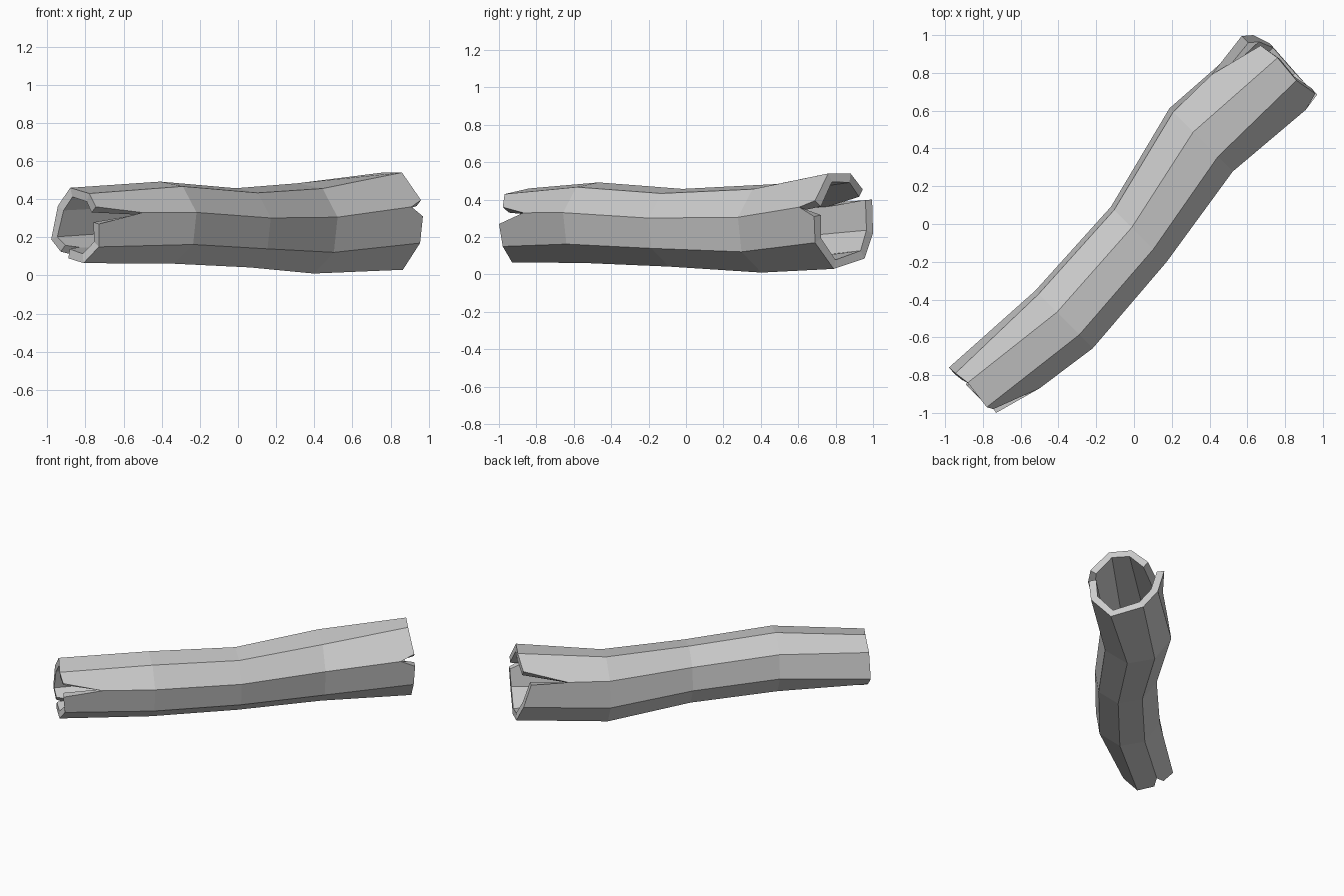
import bpy, bmesh
from math import cos, sin, radians

if "Cube" in bpy.data.objects:
    bpy.data.objects.remove(bpy.data.objects["Cube"])

N = 8

def ring(cx, cy, cz, r):
    # octagonal section facing along the diagonal of the log
    pts = []
    for k in range(N):
        a = radians(14 + 45 * k)
        s = r * cos(a) * 0.7071
        pts.append((cx + s, cy - s, cz + r * sin(a)))
    return pts

mids = [ring(-0.37, -0.505, 0.277, 0.222),
        ring(0.025, -0.055, 0.25, 0.214),
        ring(0.355, 0.445, 0.247, 0.244)]

# broken ends: a plain point, or a split (minus side, plus side, crack apex)
near_end = [[(-0.73, -1.0, 0.27), (-0.745, -0.98, 0.36), (-0.5, -0.87, 0.33)],
            (-0.78, -0.97, 0.43), (-0.88, -0.84, 0.46), (-0.945, -0.79, 0.365),
            (-0.98, -0.76, 0.19),
            [(-0.93, -0.80, 0.125), (-0.89, -0.85, 0.09), (-0.85, -0.775, 0.105)],
            (-0.81, -0.93, 0.065), (-0.73, -0.98, 0.15)]
far_end = [[(0.97, 0.685, 0.31), (0.96, 0.69, 0.395), (0.91, 0.605, 0.36)],
           (0.86, 0.76, 0.54), (0.76, 0.88, 0.54),
           [(0.67, 0.945, 0.455), (0.57, 0.995, 0.40), (0.41, 0.79, 0.385)],
           (0.63, 1.0, 0.22), (0.72, 0.955, 0.085),
           (0.865, 0.79, 0.03), (0.955, 0.69, 0.17)]

bm = bmesh.new()
mids = [[bm.verts.new(p) for p in r] for r in mids]

def make_end(end):
    return [[bm.verts.new(p) for p in e] if isinstance(e, list)
            else [bm.verts.new(e)] for e in end]

# end sections with cracks
for end, joint in ((make_end(near_end), mids[0]), (make_end(far_end), mids[-1])):
    for k in range(N):
        j = (k + 1) % N
        a, b = end[k], end[j]
        face = [a[1] if len(a) == 3 else a[0], b[0]]
        face += [b[2]] if len(b) == 3 else []
        face += [joint[j], joint[k]]
        face += [a[2]] if len(a) == 3 else []
        bm.faces.new(face)

# middle sections
for r0, r1 in zip(mids, mids[1:]):
    for k in range(N):
        j = (k + 1) % N
        bm.faces.new((r0[k], r0[j], r1[j], r1[k]))

# make normals point outward from the log axis
bmesh.ops.recalc_face_normals(bm, faces=bm.faces)
bm.normal_update()
top = max((f for f in bm.faces if abs(f.calc_center_median().x) < 0.5),
          key=lambda f: f.calc_center_median().z)
if top.normal.z < 0:
    bmesh.ops.reverse_faces(bm, faces=bm.faces)

me = bpy.data.meshes.new("hollow_log")
bm.to_mesh(me)
bm.free()
log = bpy.data.objects.new("hollow_log", me)
bpy.context.collection.objects.link(log)

# bark wall thickness
wall = log.modifiers.new("wall", 'SOLIDIFY')
wall.thickness = 0.05
wall.offset = -1
